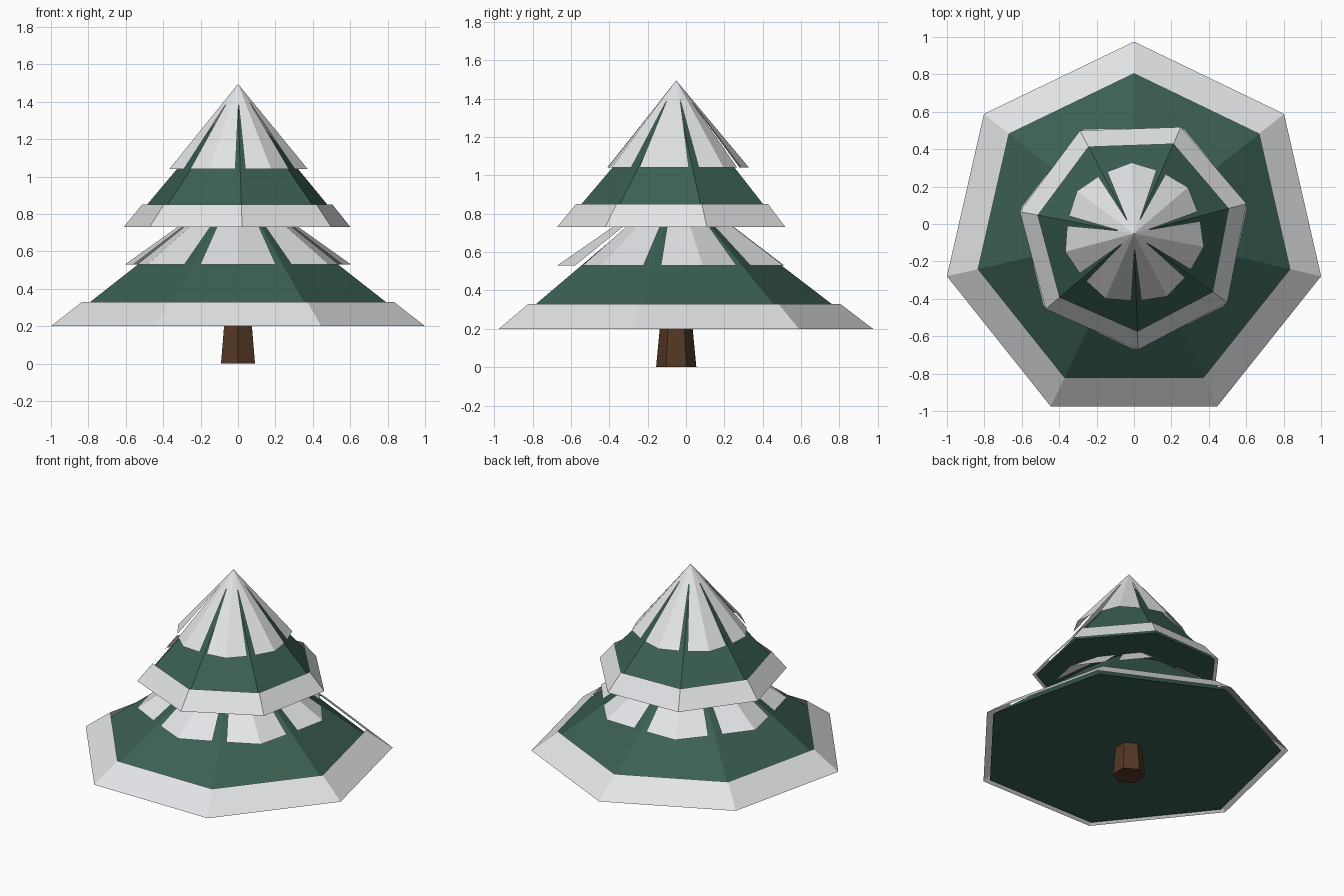
import bpy
from math import cos, sin, radians

SIDES = 7
STEP = 360 / SIDES
CENTRE_Y = -0.051

cube = bpy.data.objects.get("Cube")
if cube:
    bpy.data.objects.remove(cube, do_unlink=True)


def make_material(name, colour):
    mat = bpy.data.materials.new(name)
    mat.use_nodes = True
    mat.diffuse_color = (*colour, 1)
    bsdf = mat.node_tree.nodes["Principled BSDF"]
    bsdf.inputs["Base Color"].default_value = (*colour, 1)
    bsdf.inputs["Roughness"].default_value = 0.9
    return mat


snow = make_material("snow white", (0.78, 0.79, 0.81))
needles = make_material("dark green", (0.044, 0.118, 0.087))
bark = make_material("bark brown", (0.088, 0.039, 0.018))


def polar(radius, angle, z):
    a = radians(angle)
    return (radius * cos(a), radius * sin(a) + CENTRE_Y, z)


def make_object(name, verts, faces, mat):
    mesh = bpy.data.meshes.new(name)
    mesh.from_pydata(verts, [], faces)
    mesh.materials.append(mat)
    mesh.update()
    obj = bpy.data.objects.new(name, mesh)
    bpy.context.collection.objects.link(obj)
    return obj


def frustum(name, sides, start, bottom, top, mat, capped):
    """Ring between two (radius, z) pairs; capped ends make it solid."""
    verts = [polar(r, start + i * 360 / sides, z)
             for r, z in (bottom, top) for i in range(sides)]
    faces = [(i, (i + 1) % sides, sides + (i + 1) % sides, sides + i)
             for i in range(sides)]
    if capped:
        faces.append(tuple(reversed(range(sides))))
        faces.append(tuple(range(sides, 2 * sides)))
    return make_object(name, verts, faces, mat)


def cone(name, start, radius, base_z, apex_z, mat):
    verts = [polar(radius, start + i * STEP, base_z) for i in range(SIDES)]
    verts.append(polar(0, 0, apex_z))
    faces = [(i, (i + 1) % SIDES, SIDES) for i in range(SIDES)]
    faces.append(tuple(reversed(range(SIDES))))
    return make_object(name, verts, faces, mat)


def snow_cap(name, start, ridge_r, corner_r, half_angle, base_z, apex_z, tip):
    """Folded snow tongues over each face, with thin slits along the corners."""
    verts, faces = [polar(0, 0, apex_z)], []
    tip_z = apex_z + (base_z - apex_z) * tip
    for i in range(SIDES):
        mid = start + (i + 0.5) * STEP
        n = len(verts)
        verts += [polar(corner_r * tip, mid - STEP / 2, tip_z),
                  polar(corner_r, mid - half_angle, base_z),
                  polar(ridge_r, mid, base_z),
                  polar(corner_r, mid + half_angle, base_z),
                  polar(corner_r * tip, mid + STEP / 2, tip_z)]
        faces += [(0, n, n + 1), (0, n + 1, n + 2),
                  (0, n + 2, n + 3), (0, n + 3, n + 4)]
    return make_object(name, verts, faces, snow)


# Trunk
frustum("trunk", 6, 90, (0.105, 0), (0.085, 0.21), bark, True)

# Lower tier
cone("lower_branches", 90, 0.98, 0.2, 0.95, needles)
frustum("lower_snow_rim", SIDES, 90, (1.026, 0.2), (0.855, 0.33), snow, False)
snow_cap("lower_snow_cap", 90, 0.62, 0.565, 21, 0.53, 0.96, 0.2)

# Upper tier
cone("upper_branches", -88, 0.597, 0.73, 1.43, needles)
frustum("upper_snow_rim", SIDES, -88, (0.622, 0.73), (0.523, 0.85), snow, False)
snow_cap("upper_snow_cap", -88, 0.38, 0.36, 21.5, 1.04, 1.495, 0.22)
